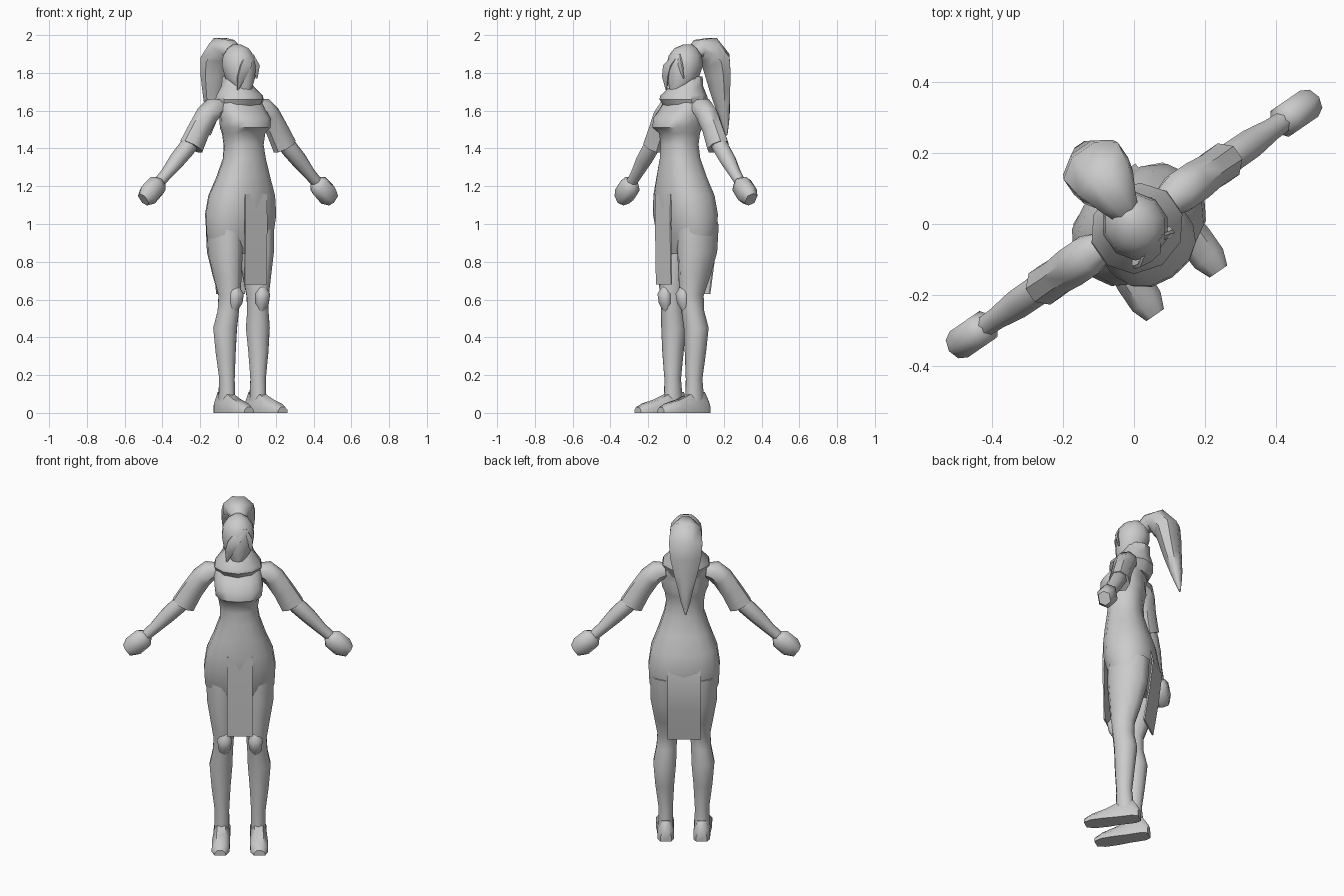
import bpy, math
from mathutils import Vector, Matrix

TURN = Matrix.Rotation(math.radians(34.5), 3, 'Z')   # figure is turned to its left
X, Y = Vector((1, 0, 0)), Vector((0, 1, 0))
grey = bpy.data.materials.new("plain_grey")
grey.diffuse_color = (0.6, 0.6, 0.6, 1)


def make(name, verts, faces, angle=50):
    me = bpy.data.meshes.new(name)
    me.from_pydata([TURN @ Vector(v) for v in verts], [], faces)
    me.materials.append(grey)
    ob = bpy.data.objects.new(name, me)
    bpy.context.collection.objects.link(ob)
    bpy.ops.object.select_all(action='DESELECT')
    ob.select_set(True)
    bpy.context.view_layer.objects.active = ob
    bpy.ops.object.mode_set(mode='EDIT')
    bpy.ops.mesh.select_all(action='SELECT')
    bpy.ops.mesh.normals_make_consistent(inside=False)
    bpy.ops.object.mode_set(mode='OBJECT')
    bpy.ops.object.shade_smooth_by_angle(angle=math.radians(angle))
    return ob


def loft(name, rings, u=X, v=None, n=10, power=1.0, angle=50):
    """Skin through rings (x, y, z, radius_u, radius_v); v follows the path if not given."""
    pts = [Vector(r[:3]) for r in rings]
    verts, faces = [], []
    for i, r in enumerate(rings):
        side = v
        if side is None:
            t = pts[min(i + 1, len(pts) - 1)] - pts[max(i - 1, 0)]
            side = t.cross(u).normalized()
        for k in range(n):
            a = 2 * math.pi * (k + 0.5) / n
            c, s = math.cos(a), math.sin(a)
            c = math.copysign(abs(c) ** power, c)
            s = math.copysign(abs(s) ** power, s)
            verts.append(pts[i] + u * (c * r[3]) + side * (s * r[4]))
    for i in range(len(rings) - 1):
        for k in range(n):
            a, b = i * n + k, i * n + (k + 1) % n
            faces.append((a, b, b + n, a + n))
    faces += [tuple(range(n)), tuple(range(len(verts) - n, len(verts)))]
    return make(name, verts, faces, angle)


def panel(name, rows, t=0.008):
    """Thin hanging cloth strip from rows (half_width, y, z)."""
    verts, faces = [], []
    for w, y, z in rows:
        verts += [(0.01 - w, y, z), (0.01 + w, y, z), (0.01 + w, y + t, z), (0.01 - w, y + t, z)]
    for i in range(len(rows) - 1):
        for k in range(4):
            a, b = i * 4 + k, i * 4 + (k + 1) % 4
            faces.append((a, b, b + 4, a + 4))
    faces += [(0, 1, 2, 3), tuple(range(len(verts) - 4, len(verts)))]
    make(name, verts, faces, 30)


# Torso with bust, narrow waist and hips
loft("torso", [
    (0.01, 0.00, 0.84, 0.16, 0.09), (0.01, -0.005, 0.95, 0.195, 0.125),
    (0.01, -0.01, 1.05, 0.20, 0.145), (0.01, -0.02, 1.15, 0.185, 0.14),
    (0.01, -0.035, 1.25, 0.145, 0.12), (0.01, -0.045, 1.35, 0.112, 0.10),
    (0.005, -0.045, 1.42, 0.105, 0.095), (0.005, -0.045, 1.48, 0.115, 0.10),
    (0.005, -0.06, 1.51, 0.13, 0.125), (0.005, -0.06, 1.56, 0.135, 0.12),
    (0.0, -0.035, 1.60, 0.135, 0.10), (0, -0.01, 1.66, 0.12, 0.085),
    (0, 0.0, 1.70, 0.06, 0.06)], v=Y, n=14, power=0.85)

# High collar
loft("collar", [
    (0, -0.01, 1.60, 0.11, 0.09), (0, -0.015, 1.66, 0.135, 0.125),
    (0, -0.015, 1.68, 0.13, 0.12), (0, 0.005, 1.73, 0.09, 0.085),
    (0, 0.02, 1.78, 0.075, 0.07)], v=Y, n=10, angle=35)

# Head, tapering to the chin
loft("head", [
    (0, -0.07, 1.685, 0.015, 0.025), (0, -0.045, 1.72, 0.05, 0.055),
    (0, -0.02, 1.77, 0.08, 0.085), (0, -0.008, 1.84, 0.093, 0.098),
    (0, -0.005, 1.89, 0.085, 0.09), (0, 0.0, 1.93, 0.055, 0.065),
    (0, 0.01, 1.95, 0.02, 0.025)], v=Y, n=10, angle=60)

# Fringe locks over the face
loft("long_fringe", [
    (0.02, -0.07, 1.90, 0.025, 0.008), (-0.02, -0.105, 1.84, 0.04, 0.01),
    (-0.045, -0.10, 1.78, 0.03, 0.01), (-0.06, -0.085, 1.71, 0.005, 0.004)], v=Y, n=6)
loft("short_fringe", [
    (0.03, -0.07, 1.90, 0.02, 0.008), (0.06, -0.08, 1.84, 0.025, 0.01),
    (0.075, -0.065, 1.77, 0.005, 0.004)], v=Y, n=6)

# Ponytail
loft("ponytail", [
    (0, 0.03, 1.89, 0.035, 0.035), (0, 0.08, 1.93, 0.06, 0.05),
    (0, 0.14, 1.925, 0.09, 0.075), (0, 0.19, 1.87, 0.10, 0.075),
    (0, 0.205, 1.79, 0.092, 0.062), (0, 0.22, 1.70, 0.07, 0.05),
    (0, 0.24, 1.60, 0.042, 0.035), (0, 0.25, 1.54, 0.028, 0.022),
    (0, 0.262, 1.47, 0.004, 0.004)], n=8)

# Cloth strips front and back
panel("front_panel", [(0.07, -0.155, 1.16), (0.07, -0.158, 1.0), (0.07, -0.152, 0.68)])
panel("back_panel", [(0.09, 0.105, 1.10), (0.09, 0.13, 1.0), (0.09, 0.11, 0.82), (0.09, 0.08, 0.63)])

for s, side in ((-1, "right"), (1, "left")):
    cx = 0.012
    # Leg from thigh to ankle
    loft(side + "_leg", [
        (cx + s * 0.10, 0.0, 1.0, 0.09, 0.12), (cx + s * 0.10, -0.005, 0.85, 0.087, 0.115),
        (cx + s * 0.095, -0.02, 0.72, 0.07, 0.09), (cx + s * 0.09, -0.035, 0.62, 0.058, 0.068),
        (cx + s * 0.095, -0.03, 0.54, 0.058, 0.062), (cx + s * 0.105, -0.015, 0.45, 0.066, 0.066),
        (cx + s * 0.105, -0.02, 0.32, 0.055, 0.057), (cx + s * 0.10, -0.025, 0.18, 0.042, 0.045),
        (cx + s * 0.10, -0.02, 0.05, 0.042, 0.055)], v=Y)
    # Kneecap
    loft(side + "_kneecap", [
        (cx + s * 0.085, -0.08, 0.67, 0.022, 0.02), (cx + s * 0.085, -0.09, 0.63, 0.042, 0.035),
        (cx + s * 0.085, -0.085, 0.58, 0.038, 0.032), (cx + s * 0.09, -0.07, 0.53, 0.015, 0.015)],
        v=Y, n=8)
    # Foot, heel to toe, flat underneath
    foot = []
    prof = [(0.062, 0.03, 0.06), (0.03, 0.045, 0.11), (-0.06, 0.045, 0.10),
            (-0.13, 0.05, 0.07), (-0.20, 0.048, 0.05), (-0.245, 0.03, 0.03)]
    for y, w, h in prof:
        fx = cx + s * (0.098 + 0.01 * (0.06 - y) / 0.3)
        foot += [(fx - w, y, 0.0), (fx + w, y, 0.0), (fx + w, y, h * 0.5),
                 (fx + w * 0.5, y, h), (fx - w * 0.5, y, h), (fx - w, y, h * 0.5)]
    quads = [(i * 6 + k, i * 6 + (k + 1) % 6, i * 6 + 6 + (k + 1) % 6, i * 6 + 6 + k)
             for i in range(len(prof) - 1) for k in range(6)]
    make(side + "_foot", foot, quads + [tuple(range(6)), tuple(range(30, 36))])
    # Sleeve with a drooping open cuff
    loft(side + "_sleeve", [
        (s * 0.11, 0, 1.62, 0.045, 0.04), (s * 0.155, 0, 1.615, 0.062, 0.058),
        (s * 0.20, 0, 1.575, 0.062, 0.06), (s * 0.25, 0, 1.50, 0.055, 0.062),
        (s * 0.30, 0, 1.41, 0.058, 0.068)], u=Y, n=8, angle=45)
    # Forearm
    loft(side + "_forearm", [
        (s * 0.27, 0, 1.46, 0.04, 0.04), (s * 0.33, 0, 1.40, 0.046, 0.046),
        (s * 0.39, 0, 1.34, 0.045, 0.043), (s * 0.46, 0, 1.265, 0.034, 0.032),
        (s * 0.53, 0, 1.20, 0.03, 0.028)], u=Y, n=8)
    # Fist
    loft(side + "_fist", [
        (s * 0.495, 0, 1.225, 0.03, 0.03), (s * 0.52, 0, 1.205, 0.05, 0.06),
        (s * 0.575, 0, 1.155, 0.05, 0.062), (s * 0.608, 0, 1.13, 0.035, 0.04)],
        u=Y, n=6, power=0.8, angle=60)
